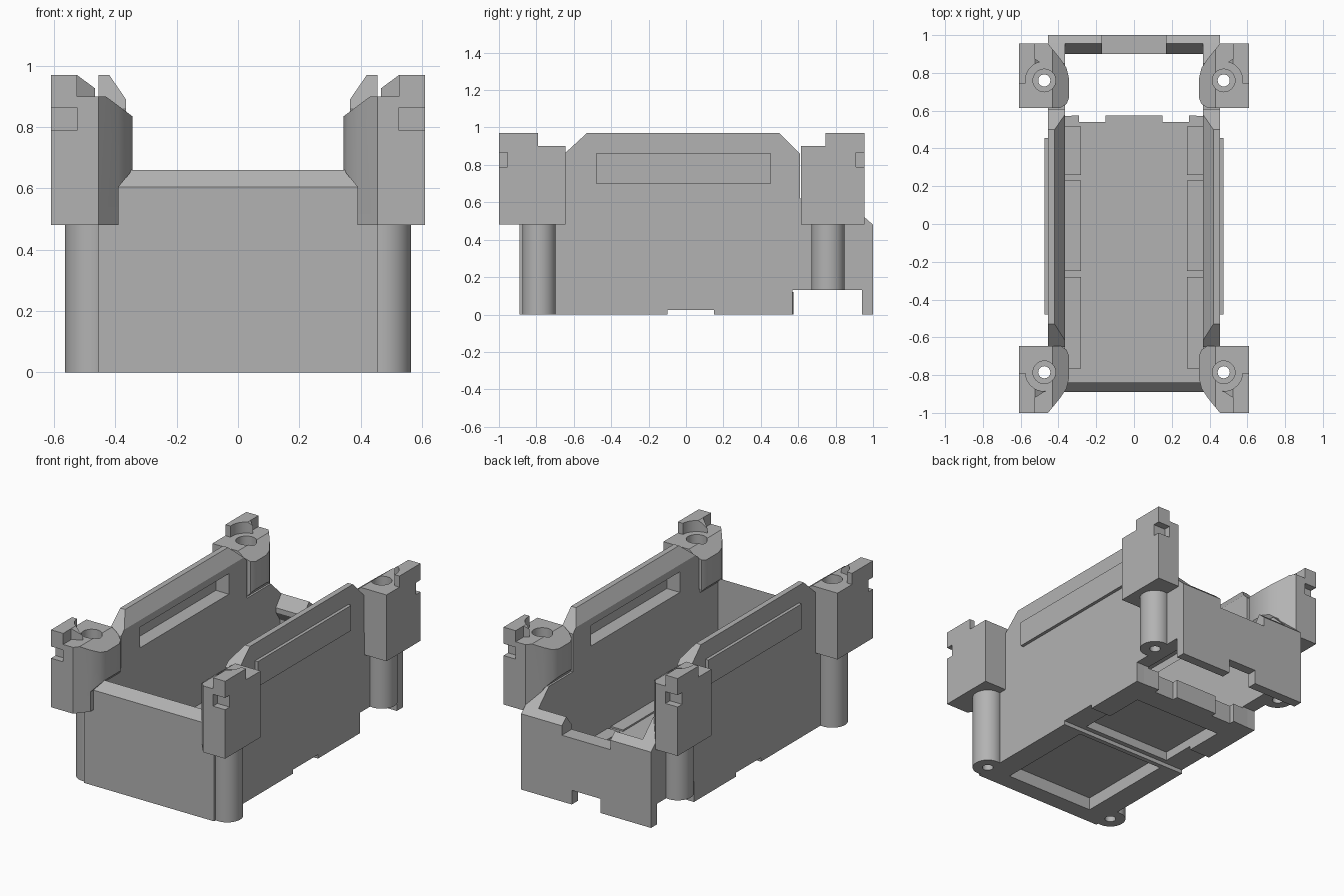
import bpy, bmesh, math

if "Cube" in bpy.data.objects:
    bpy.data.objects.remove(bpy.data.objects["Cube"], do_unlink=True)

grey = bpy.data.materials.new("plain grey")
grey.use_nodes = True
grey.diffuse_color = (0.45, 0.45, 0.45, 1)
grey.node_tree.nodes["Principled BSDF"].inputs["Base Color"].default_value = grey.diffuse_color


def finish(name, bm):
    bmesh.ops.recalc_face_normals(bm, faces=bm.faces)
    mesh = bpy.data.meshes.new(name)
    bm.to_mesh(mesh)
    bm.free()
    mesh.materials.append(grey)
    ob = bpy.data.objects.new(name, mesh)
    bpy.context.scene.collection.objects.link(ob)
    return ob


def prism(name, axis, pts, a, b):
    """Extrude a 2D outline along an axis from a to b."""
    place = {"x": lambda u, v, w: (w, u, v),
             "y": lambda u, v, w: (u, w, v),
             "z": lambda u, v, w: (u, v, w)}[axis]
    bm = bmesh.new()
    ends = [[bm.verts.new(place(u, v, w)) for u, v in pts] for w in (a, b)]
    for ring in ends:
        bm.faces.new(ring)
    for i in range(len(pts)):
        j = (i + 1) % len(pts)
        bm.faces.new((ends[0][i], ends[0][j], ends[1][j], ends[1][i]))
    return finish(name, bm)


def box(name, x0, x1, y0, y1, z0, z1):
    return prism(name, "z", [(x0, y0), (x1, y0), (x1, y1), (x0, y1)], z0, z1)


def cylinder(name, x, y, r, z0, z1, n=32):
    ring = [(x + r * math.cos(k * math.tau / n), y + r * math.sin(k * math.tau / n))
            for k in range(n)]
    return prism(name, "z", ring, z0, z1)


def cut(ob, *cutters):
    """Subtract the cutters, bake the result and remove them."""
    for c in cutters:
        m = ob.modifiers.new("cut", "BOOLEAN")
        m.operation, m.solver, m.object = "DIFFERENCE", "EXACT", c
        c.hide_render = True
    bpy.context.view_layer.update()
    graph = bpy.context.evaluated_depsgraph_get()
    baked = bpy.data.meshes.new_from_object(ob.evaluated_get(graph))
    ob.modifiers.clear()
    ob.data = baked
    for c in cutters:
        bpy.data.objects.remove(c, do_unlink=True)
    return ob


def mirrored(ob):
    m = ob.modifiers.new("mirror", "MIRROR")
    m.use_mirror_merge = False
    return ob


def smooth(ob):
    bpy.ops.object.select_all(action="DESELECT")
    ob.select_set(True)
    bpy.context.view_layer.objects.active = ob
    bpy.ops.object.shade_smooth_by_angle(angle=math.radians(30))


SCREW_X = 0.475
FRONT_Y, REAR_Y = -0.785, 0.76


def screw_hole(y):
    return cylinder("hole", SCREW_X, y, 0.032, -0.1, 1.1)


# Side walls: raised middle, chamfered inner top edge, window recess
side = prism("side_wall", "x", [
    (-0.89, 0), (-0.10, 0), (-0.10, 0.025), (0.15, 0.025), (0.15, 0),
    (0.57, 0), (0.57, 0.13), (0.94, 0.13), (0.94, 0), (1, 0), (1, 0.48),
    (0.955, 0.52), (0.85, 0.62), (0.61, 0.62), (0.61, 0.86), (0.50, 0.97),
    (-0.53, 0.97), (-0.65, 0.86), (-0.65, 0.66), (-0.84, 0.66), (-0.89, 0.605)],
    0.365, 0.455)
window = dict(y0=-0.46, y1=0.43, z0=0.715, z1=0.845)
cut(side,
    prism("chamfer", "y", [(0.34, 0.8536), (0.4269, 0.98), (0.34, 0.98)], -0.7, 0.7),
    box("recess", 0.3, 0.5, **window), screw_hole(FRONT_Y), screw_hole(REAR_Y))
mirrored(side)

panel = box("side_panel", 0.44, 0.475, -0.48, 0.455, 0.70, 0.86)
mirrored(cut(panel, box("recess", 0.3, 0.456, **window)))

# Front wall with sloped top
prism("front_wall", "x", [(-0.89, 0), (-0.84, 0), (-0.84, 0.66), (-0.89, 0.605)],
      -0.455, 0.455)

# Rear wall with ridge, cable gap above and small gap below
rear = prism("rear_wall", "x", [
    (1, 0), (1, 0.48), (0.955, 0.52), (0.90, 0.45), (0.90, 0.42),
    (0.94, 0.36), (0.94, 0)], -0.455, 0.455)
cut(rear, box("top_gap", -0.17, 0.17, 0.8, 1.1, 0.42, 0.6),
    box("bottom_gap", -0.10, 0.10, 0.8, 1.1, -0.1, 0.09))

# Floor with two recesses underneath, a cross channel and rear edge notches
floor = prism("floor", "z", [
    (-0.40, -0.87), (0.40, -0.87), (0.40, 0.57), (0.29, 0.575), (0.29, 0.54),
    (0.15, 0.54), (0.15, 0.575), (-0.15, 0.575), (-0.15, 0.54),
    (-0.29, 0.54), (-0.29, 0.575), (-0.40, 0.57)], 0, 0.12)
cut(floor, box("front_recess", -0.31, 0.31, -0.78, -0.13, -0.1, 0.08),
    box("rear_recess", -0.31, 0.31, -0.07, 0.40, -0.1, 0.08),
    box("channel", -0.5, 0.5, -0.10, 0.15, -0.1, 0.025))

# Low ledges along the floor edges
for label, y0, y1 in (("front", -0.765, -0.28), ("middle", -0.25, 0.23),
                      ("rear", 0.26, 0.515)):
    mirrored(box(label + "_floor_ledge", 0.28, 0.37, y0, y1, 0.11, 0.13))


def corner_block(name, outer, d, length, hole_y):
    """Corner post head; depth is measured inward from its outer end."""
    def plan(*pts):
        return [(x, outer + d * t) for x, t in pts]

    def slab(x0, x1, t0, t1, z0, z1):
        return prism("slab", "z", plan((x0, t0), (x1, t0), (x1, t1), (x0, t1)), z0, z1)

    ob = prism(name, "z", plan(
        (0.61, 0), (0.455, 0), (0.39, 0.08), (0.357, 0.13), (0.345, 0.18),
        (0.345, length - 0.05), (0.357, length - 0.02), (0.39, length),
        (0.61, length)), 0.48, 0.97)
    cut(ob,
        # sloped top and tapered underside on the inner face
        prism("slope", "y", [(0.525, 0.97), (0.525, 1.1), (0.2, 1.1), (0.2, 0.728)],
              -1.1, 1.1),
        prism("taper", "y", [(0.39, 0.4), (0.39, 0.605), (0.345, 0.66),
                             (0.2, 0.66), (0.2, 0.4)], -1.1, 1.1),
        # stepped top, outer shelf and corner slot
        slab(0.3, 0.7, 0.21, 0.5, 0.90, 1.1),
        prism("shelf", "z", plan((0.525, -0.1), (0.525, 0.08), (0.3, 0.22),
                                 (0.3, -0.1)), 0.90, 1.1),
        slab(0.525, 0.7, -0.1, 0.045, 0.79, 0.865),
        # screw seat and hole
        cylinder("clearance", SCREW_X, hole_y, 0.10, 0.90, 1.1),
        cylinder("seat", SCREW_X, hole_y, 0.06, 0.84, 1.1),
        screw_hole(hole_y))
    smooth(mirrored(ob))


corner_block("front_corner_block", -1.0, 1, 0.355, FRONT_Y)
corner_block("rear_corner_block", 0.955, -1, 0.34, REAR_Y)

# Round screw posts under the blocks
for name, y, z in (("front_post", FRONT_Y, 0.0), ("rear_post", REAR_Y, 0.13)):
    post = cylinder(name, SCREW_X, y, 0.09, z, 0.50)
    smooth(mirrored(cut(post, screw_hole(y))))
